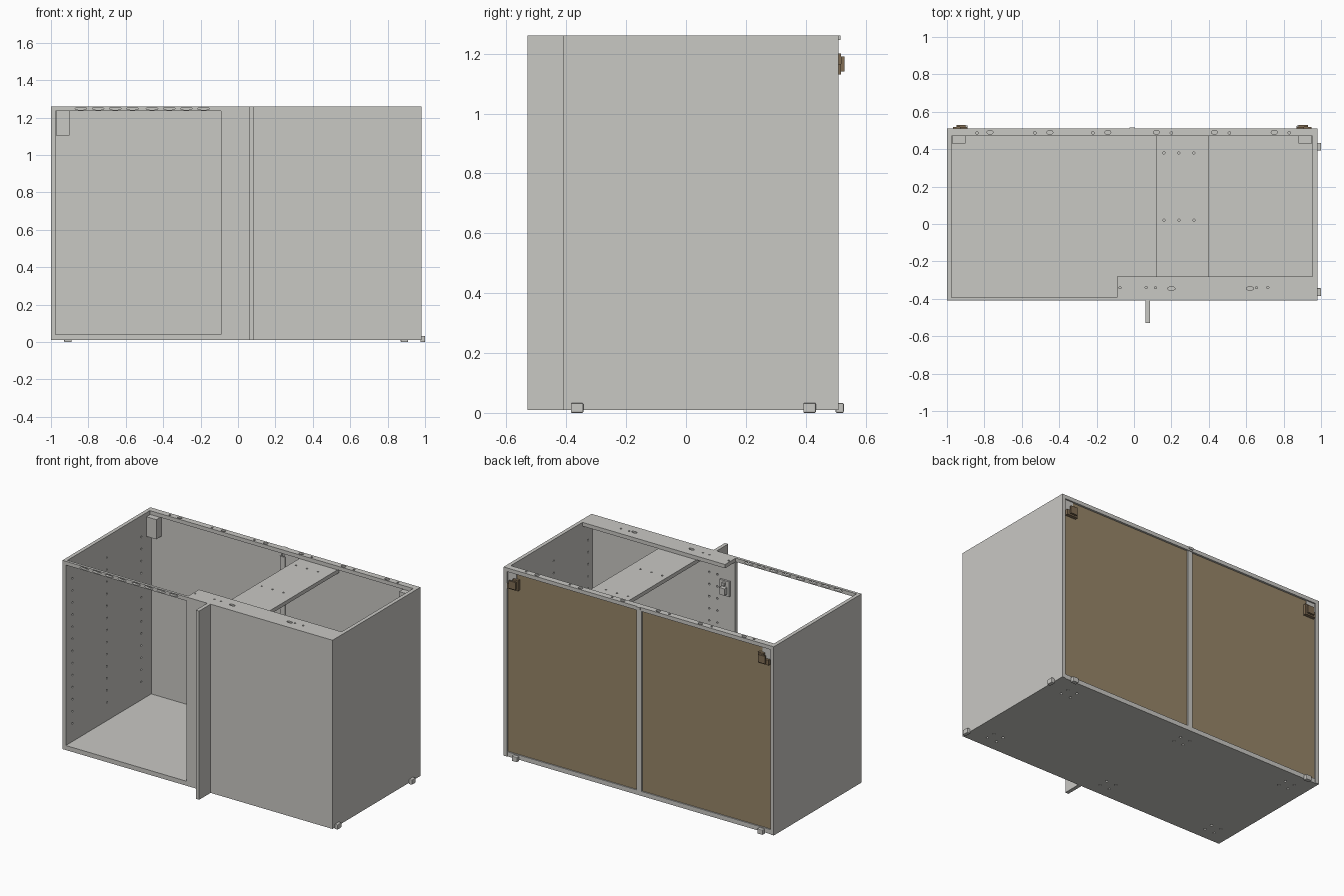
import bpy, bmesh, math
from mathutils import Matrix, Vector

if "Cube" in bpy.data.objects:
    bpy.data.objects.remove(bpy.data.objects["Cube"])


def material(name, rgb):
    m = bpy.data.materials.new(name)
    m.diffuse_color = (*rgb, 1)
    m.use_nodes = True
    m.node_tree.nodes["Principled BSDF"].inputs["Base Color"].default_value = m.diffuse_color
    return m


GREY = material("warm_grey_laminate", (0.584, 0.578, 0.552))
BROWN = material("brown_hardboard", (0.31, 0.235, 0.14))
BRONZE = material("bronze_metal", (0.22, 0.155, 0.09))


def make_object(name, bm, mat):
    mesh = bpy.data.meshes.new(name)
    bm.to_mesh(mesh)
    bm.free()
    mesh.materials.append(mat)
    ob = bpy.data.objects.new(name, mesh)
    bpy.context.collection.objects.link(ob)
    return ob


def add_box(bm, x, y, z):
    lo, hi = Vector((x[0], y[0], z[0])), Vector((x[1], y[1], z[1]))
    bmesh.ops.create_cube(bm, size=1, matrix=Matrix.Translation((lo + hi) / 2)
                          @ Matrix.Diagonal((*(hi - lo), 1)))


def boxes(name, parts, mat=GREY):
    bm = bmesh.new()
    for p in parts:
        add_box(bm, *p)
    return make_object(name, bm, mat)


def drill(ob, centres, axis, radius=0.006, depth=0.02, stretch=1.0):
    """Cut round or oblong (stretched along x) holes centred on the given points."""
    turn = {"x": Matrix.Rotation(math.pi / 2, 4, "Y"),
            "y": Matrix.Rotation(math.pi / 2, 4, "X"),
            "z": Matrix.Identity(4)}[axis]
    bm = bmesh.new()
    for c in centres:
        bmesh.ops.create_cone(bm, cap_ends=True, segments=12, radius1=radius,
                              radius2=radius, depth=depth,
                              matrix=Matrix.Translation(c)
                              @ Matrix.Diagonal((stretch, 1, 1, 1)) @ turn)
    cutter = make_object("hole_cutter", bm, GREY)
    cutter.hide_render = True
    mod = ob.modifiers.new("holes", "BOOLEAN")
    mod.operation, mod.solver, mod.object = "DIFFERENCE", "EXACT", cutter
    # bake the cut and drop the helper
    bpy.context.view_layer.update()
    dg = bpy.context.evaluated_depsgraph_get()
    ob.data = bpy.data.meshes.new_from_object(ob.evaluated_get(dg))
    ob.modifiers.clear()
    bpy.data.objects.remove(cutter)


# Side panels with three columns of shelf-pin holes
shelf = [(y, 0.16 + 0.08 * i) for y in (-0.34, 0.02, 0.38) for i in range(13)]
left = boxes("left_side", [((-1, -0.975), (-0.41, 0.51), (0.01, 1.26))])
drill(left, [(-0.975, y, z) for y, z in shelf], "x")
right = boxes("right_side", [((0.955, 0.98), (-0.41, 0.51), (0.01, 1.26))])
drill(right, [(0.955, y, z) for y, z in shelf], "x")

# Bottom with leg mounting holes underneath
bottom = boxes("bottom_panel", [((-0.975, 0.955), (-0.41, 0.505), (0.01, 0.04))])
drill(bottom, [(x + dx, y + dy, 0.01) for x in (-0.86, -0.05, 0.82)
               for y in (-0.3, 0.38) for dx in (-0.035, 0.035) for dy in (-0.03, 0.03)],
      "z", 0.008)

# Blind front panel with holes on its inner face
blind = boxes("blind_front", [((-0.09, 0.955), (-0.41, -0.385), (0.04, 1.235))])
drill(blind, [(x, -0.385, 0.16 + 0.08 * i) for x in (0.04, 0.1) for i in range(13)], "y")

# Filler board standing out of the front
boxes("front_filler", [((0.062, 0.086), (-0.53, -0.41), (0.01, 1.26))])

# Wide front top plate
plate = boxes("front_top_plate", [((-0.09, 0.955), (-0.41, -0.28), (1.235, 1.26))])
drill(plate, [(x, -0.34, 1.26) for x in (-0.075, 0.065, 0.115, 0.655, 0.715)], "z")
drill(plate, [(x, -0.345, 1.26) for x in (0.2, 0.62)], "z", 0.01, 0.02, 2)

# Slotted front rail over the opening
rail = boxes("front_rail", [((-0.975, -0.09), (-0.41, -0.392), (1.235, 1.26))])
drill(rail, [(x0 + 0.092 * i, -0.4, 1.248) for x0 in (-0.84, -0.46) for i in range(4)],
      "y", 0.007, 0.06, 4.6)

# Back rail with oblong and round holes
back_rail = boxes("back_rail", [((-0.975, 0.955), (0.47, 0.51), (1.235, 1.26))])
drill(back_rail, [(x, 0.49, 1.26) for x in (-0.77, -0.45, -0.14, 0.12, 0.43, 0.75)],
      "z", 0.011, 0.02, 1.5)
drill(back_rail, [(x, 0.487, 1.26) for x in (-0.84, -0.53, -0.22, 0.2, 0.51, 0.83)], "z", 0.007)

# Cross stretcher between the front and back
stretcher = boxes("cross_stretcher", [((0.12, 0.4), (-0.385, 0.485), (1.21, 1.235))])
drill(stretcher, [(x, y, 1.235) for x in (0.16, 0.24, 0.32) for y in (0.02, 0.38)], "z")

# Back panels: brown outside, grey inside
for name, x in (("back_panel_left", (-0.975, -0.02)), ("back_panel_right", (0, 0.955))):
    panel = boxes(name, [(x, (0.485, 0.497), (0.04, 1.235))])
    panel.data.materials.append(BROWN)
    for f in panel.data.polygons:
        f.material_index = 1 if f.normal.y > 0.5 else 0

# Joining strip between the back panels
boxes("back_joiner", [((-0.028, 0.008), (0.497, 0.505), (0.04, 1.235)),
                      ((-0.028, 0.008), (0.478, 0.485), (0.04, 1.21)),
                      ((-0.025, 0.005), (0.51, 0.516), (1.245, 1.26))])

# Wall hangers in both back corners, mirrored about the carcass centre
MID = -0.01


def span(a, b, side):
    """x range measured from the carcass centre, on one side."""
    return tuple(sorted((MID + side * a, MID + side * b)))


for side, tag in ((-1, "left"), (1, "right")):
    boxes("hanger_cover_" + tag,
          [(span(0.89, 0.962, side), (0.43, 0.486), (1.105, 1.235))])
    boxes("hanger_plate_" + tag,
          [(span(0.9, 0.965, side), (0.484, 0.501), (1.16, 1.235))])
    boxes("hanger_bracket_" + tag,
          [(span(0.88, 0.958, side), (0.497, 0.518), (1.13, 1.165)),
           (span(0.88, 0.92, side), (0.497, 0.518), (1.165, 1.2)),
           (span(0.89, 0.94, side), (0.518, 0.53), (1.14, 1.19))], BRONZE)

# Hinge plates on the inside of the blind front
for z, tag in ((1.05, "upper"), (0.22, "lower")):
    boxes("hinge_plate_" + tag,
          [((-0.055, 0.015), (-0.385, -0.372), (z - 0.05, z + 0.05)),
           ((-0.04, 0.0), (-0.372, -0.345), (z - 0.035, z + 0.01)),
           ((-0.03, -0.01), (-0.372, -0.355), (z + 0.02, z + 0.04))])


# Edge clips along the bottom of the right side and the back
def clip(name, x, y):
    ob = boxes(name, [(x, y, (0, 0.033))])
    bev = ob.modifiers.new("rounding", "BEVEL")
    bev.width, bev.segments = 0.004, 2


clip("side_clip_front", (0.975, 1.0), (-0.385, -0.343))
clip("side_clip_back", (0.975, 1.0), (0.392, 0.434))
clip("back_clip_left", (-0.93, -0.89), (0.5, 0.527))
clip("back_clip_right", (0.87, 0.91), (0.5, 0.527))
